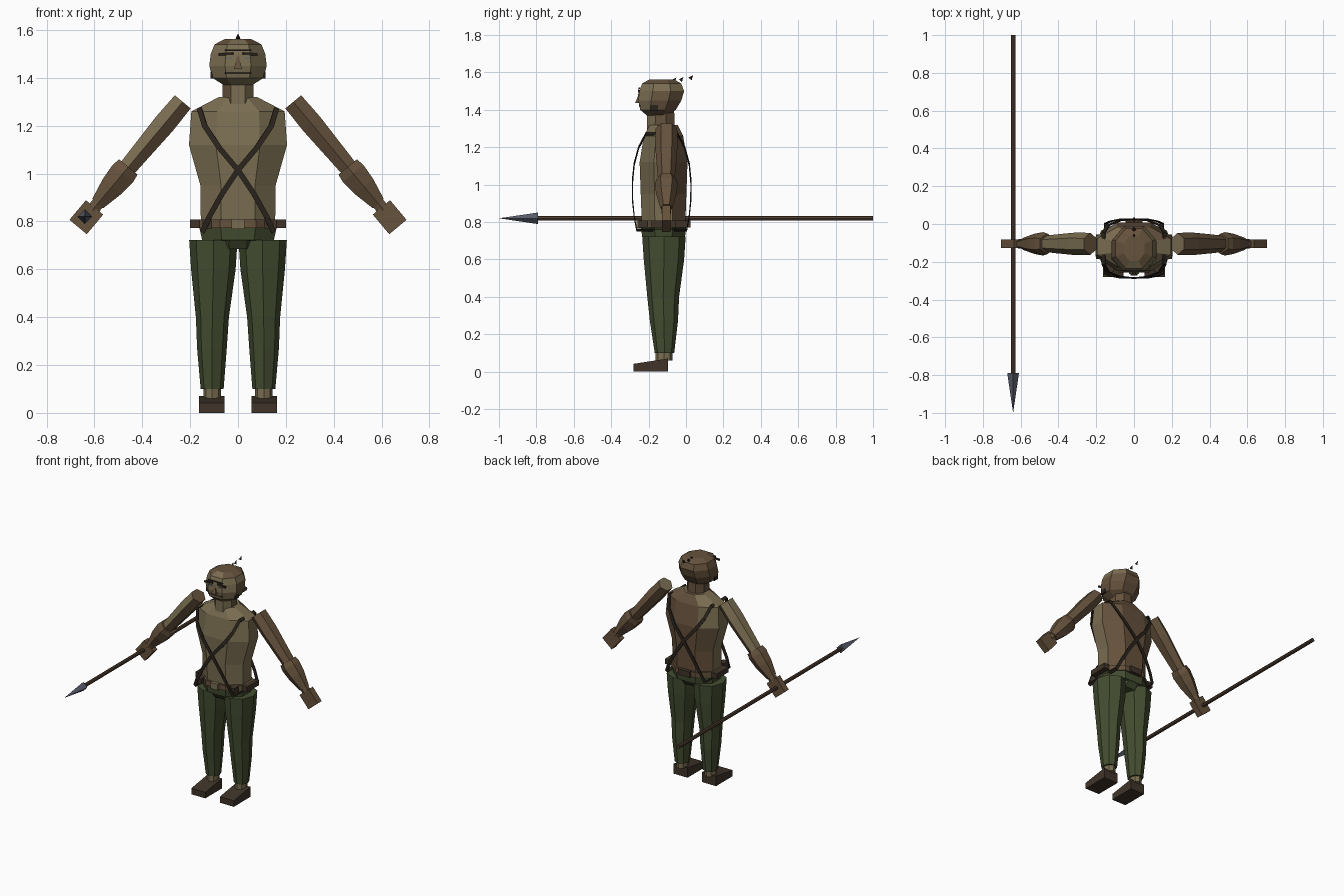
import bpy, bmesh, math
from mathutils import Vector, Matrix

cube = bpy.data.objects.get("Cube")
if cube:
    bpy.data.objects.remove(cube)


def material(name, rgb):
    m = bpy.data.materials.new(name)
    m.use_nodes = True
    m.diffuse_color = (*rgb, 1)
    m.node_tree.nodes["Principled BSDF"].inputs["Base Color"].default_value = (*rgb, 1)
    return m


TAN = material("tan", (.195, .155, .083))
BROWN = material("brown", (.132, .084, .046))
GREEN = material("trouser green", (.058, .076, .031))
BOOT = material("dark leather", (.05, .034, .022))
BLACK = material("strap black brown", (.024, .017, .012))
WOOD = material("shaft wood", (.08, .047, .03))
STEEL = material("steel", (.1, .11, .145))
EYE = material("eye grey", (.15, .15, .14))

ROUND8 = [(math.cos(i * math.tau / 8), math.sin(i * math.tau / 8)) for i in range(8)]
ROUND6 = [(math.sin(i * math.tau / 6) / .866, math.cos(i * math.tau / 6)) for i in range(6)]
SQUARE = [(1, 1), (-1, 1), (-1, -1), (1, -1)]
FLAT8 = [(1, .4), (.45, 1), (-.45, 1), (-1, .4), (-1, -.4), (-.45, -1), (.45, -1), (1, -.4)]


def finish(name, bm, mats, rule=None):
    """Turn a bmesh into an object; rule(normal, centre) picks the colour slot."""
    bmesh.ops.recalc_face_normals(bm, faces=bm.faces)
    bm.normal_update()
    if rule:
        for f in bm.faces:
            f.material_index = int(rule(f.normal, f.calc_center_median()))
    me = bpy.data.meshes.new(name)
    bm.to_mesh(me)
    bm.free()
    for m in mats:
        me.materials.append(m)
    ob = bpy.data.objects.new(name, me)
    bpy.context.collection.objects.link(ob)
    return ob


def loft(name, section, rings, mats, rule=None, matrix=None):
    """Rings are (centre x, centre y, z, half width, half depth)."""
    bm = bmesh.new()
    loops = [[bm.verts.new((cx + a * hx, cy + b * hy, z)) for a, b in section]
             for cx, cy, z, hx, hy in rings]
    n = len(section)
    for lo, hi in zip(loops, loops[1:]):
        for i in range(n):
            j = (i + 1) % n
            bm.faces.new((lo[i], lo[j], hi[j], hi[i]))
    bm.faces.new(loops[0])
    bm.faces.new(loops[-1])
    if matrix:
        bm.transform(matrix)
    return finish(name, bm, mats, rule)


def box(name, centre, size, mat, tilt=0):
    bm = bmesh.new()
    bmesh.ops.create_cube(bm, size=1)
    bm.transform(Matrix.Translation(centre) @ Matrix.Rotation(tilt, 4, 'Y')
                 @ Matrix.Diagonal((*size, 1)))
    return finish(name, bm, [mat])


def cone(name, centre, r, depth, sides, mat, rotation, r2=0):
    bm = bmesh.new()
    bmesh.ops.create_cone(bm, cap_ends=True, segments=sides, radius1=r, radius2=r2, depth=depth)
    bm.transform(Matrix.Translation(centre) @ rotation)
    return finish(name, bm, [mat])


# Torso, neck and head
MID = -.12
loft("torso", FLAT8, [(0, MID, .76, .155, .115), (0, MID, .95, .157, .122), (0, MID, 1.12, .205, .128),
                      (0, MID, 1.26, .195, .105), (0, MID, 1.32, .08, .075)], [TAN, BROWN],
     lambda n, c: n.y > .3 and not (c.z > 1.12 and c.x < -.05))
loft("neck", FLAT8, [(0, -.135, 1.28, .066, .075), (0, -.135, 1.39, .064, .072)], [TAN, BROWN],
     lambda n, c: n.y > -.2 or c.x < -.03)
loft("head", FLAT8, [(0, -.15, 1.37, .06, .06), (0, -.15, 1.40, .106, .095), (0, -.14, 1.45, .12, .115),
                     (0, -.13, 1.50, .114, .12), (0, -.13, 1.54, .098, .105), (0, -.13, 1.563, .055, .065)],
     [TAN, BROWN],
     lambda n, c: n.y > -.35 and not (c.x > .02 and 1.5 < c.z < 1.53))

# Face details
loft("nose", SQUARE, [(0, -.252, 1.437, .018, .02), (0, -.25, 1.46, .01, .012),
                      (0, -.247, 1.49, .006, .004)], [BROWN])
box("mouth", (0, -.246, 1.421), (.11, .008, .007), BLACK)
box("forehead_line", (0, -.25, 1.515), (.11, .008, .006), BLACK)
for s, side in ((1, "left"), (-1, "right")):
    box(side + "_brow", (s * .05, -.252, 1.5), (.065, .009, .011), BLACK, s * .08)
    box(side + "_eye", (s * .038, -.254, 1.483), (.026, .006, .009), EYE)
    box(side + "_jaw_tuft", (s * .106, -.17, 1.412), (.016, .04, .03), BLACK)

# Loose hair tufts
for i, (y, z) in enumerate(((.03, 1.575), (-.022, 1.566), (-.06, 1.563))):
    cone("hair_tuft_%d" % i, (0, y, z), .011, .026, 4, BLACK, Matrix.Rotation(-.7, 4, 'X'))

# Hips and belt
loft("hips", FLAT8, [(0, MID, .685, .08, .085), (0, MID, .72, .085, .11), (0, MID, .722, .15, .115),
                     (0, MID, .79, .165, .122)], [GREEN])
loft("belt", FLAT8, [(0, MID, .772, .168, .128), (0, MID, .808, .168, .128)], [BROWN])
box("belt_buckle", (0, -.252, .79), (.055, .024, .042), TAN)
box("belt_back_pouch", (0, .012, .79), (.09, .025, .04), BOOT)
for s, side in ((1, "left"), (-1, "right")):
    box(side + "_belt_pouch", (s * .18, MID, .79), (.04, .13, .036), BOOT)
    box(side + "_front_pouch", (s * .128, -.23, .79), (.04, .05, .038), BOOT)


# Crossed chest straps: one band looped over a shoulder and under the opposite hip
def strap(name, s):
    half = [(-.163, .085, 1.275), (-.14, .125, 1.2), (-.08, .15, 1.11), (0, .16, 1.015),
            (.07, .158, .91), (.12, .148, .82), (.15, .135, .755)]
    path = [Vector((s * x, -.13 - y, z)) for x, y, z in half]
    path += [Vector((s * x, -.13 + y, z)) for x, y, z in reversed(half)]
    centre = Vector((0, -.13, 1.015))
    across = Vector((s * .83, 0, .56)) * .011
    bm = bmesh.new()
    rings = []
    for p in path:
        inner = p + (centre - p).normalized() * .007
        rings.append([bm.verts.new(q) for q in (p - across, p + across, inner + across, inner - across)])
    for k, a in enumerate(rings):
        b = rings[(k + 1) % len(rings)]
        for i in range(4):
            j = (i + 1) % 4
            bm.faces.new((a[i], a[j], b[j], b[i]))
    finish(name, bm, [BLACK])


strap("strap_over_right_shoulder", 1)
strap("strap_over_left_shoulder", -1)

# Limbs, built for each side
for s, side in ((1, "left"), (-1, "right")):
    loft(side + "_trouser_leg", ROUND8,
         [(s * .108, -.115, .10, .048, .052), (s * .109, -.118, .27, .062, .075),
          (s * .107, -.122, .40, .069, .085), (s * .103, -.118, .60, .093, .108),
          (s * .103, -.118, .722, .101, .116)], [GREEN])
    loft(side + "_ankle", ROUND8, [(s * .108, -.118, .06, .036, .045), (s * .108, -.118, .11, .036, .045)], [TAN])

    # Wedge shoe, lower at the toe
    bm = bmesh.new()
    bmesh.ops.create_cube(bm, size=1)
    for v in bm.verts:
        toe = v.co.y < 0
        top = v.co.z > 0
        v.co = (s * .11 + v.co.x * .108, -.28 if toe else -.097, (.042 if toe else .07) if top else 0)
    finish(side + "_shoe", bm, [BOOT])

    # Arm frame: local z runs from shoulder to hand, local x points up and outward
    arm = Matrix(((s * .767, 0, s * .641, s * .231), (0, 1, 0, -.105),
                  (.641, 0, -.767, 1.3), (0, 0, 0, 1)))
    loft(side + "_upper_arm", ROUND6, [(0, 0, 0, .043, .058), (0, 0, .12, .046, .06),
                                       (0, 0, .28, .04, .05), (0, 0, .39, .036, .042)], [TAN, BROWN],
         lambda n, c: not (n.x < -.3 and n.z > 0), arm)
    loft(side + "_forearm", ROUND6, [(0, 0, .355, .05, .054), (0, 0, .39, .056, .062),
                                     (0, 0, .46, .05, .054), (0, 0, .555, .03, .032)], [BROWN], None, arm)
    loft(side + "_wrist", ROUND6, [(0, 0, .54, .026, .026), (0, 0, .59, .026, .026)], [BROWN], None, arm)
    loft(side + "_hand", SQUARE, [(0, 0, .575, .047, .022), (0, 0, .682, .047, .022)], [BROWN], None, arm)

# Spear held in the right hand
lying = Matrix.Rotation(math.pi / 2, 4, 'X')
cone("spear_shaft", (-.64, .1, .82), .0125, 1.8, 8, WOOD, lying, .0125)
cone("spear_head", (-.64, -.895, .82), .031, .21, 4, STEEL, lying)
